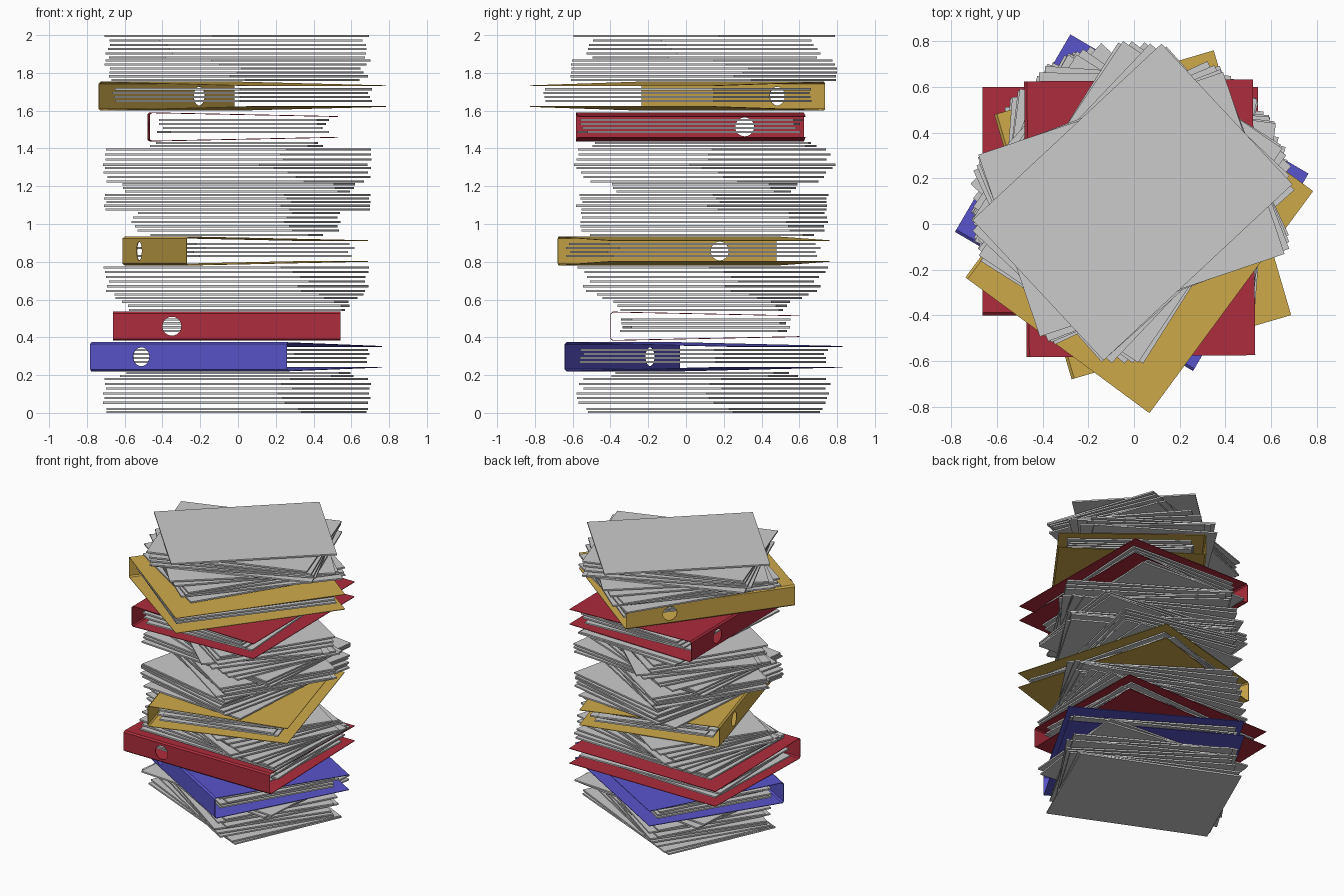
import bpy, bmesh, math, random
from mathutils import Matrix

if "Cube" in bpy.data.objects:
    bpy.data.objects.remove(bpy.data.objects["Cube"])

random.seed(4)
SHEET_L, SHEET_W, SHEET_T = 1.13, 0.84, 0.011
BINDER_L, BINDER_D, BINDER_H = 1.206, 1.0, 0.154


def material(name, color):
    m = bpy.data.materials.new(name)
    m.diffuse_color = (*color, 1)
    m.use_nodes = True
    m.node_tree.nodes["Principled BSDF"].inputs["Base Color"].default_value = m.diffuse_color
    return m


def add_object(name, bm, mat=None):
    bmesh.ops.recalc_face_normals(bm, faces=bm.faces)
    me = bpy.data.meshes.new(name)
    bm.to_mesh(me)
    bm.free()
    ob = bpy.data.objects.new(name, me)
    bpy.context.collection.objects.link(ob)
    if mat:
        me.materials.append(mat)
    return ob


def place(x, y, z, deg):
    return Matrix.Translation((x, y, z)) @ Matrix.Rotation(math.radians(deg), 4, 'Z')


def add_sheet(bm, x, y, z, deg):
    """One flat sheet of paper whose underside is at z."""
    m = place(x, y, z + SHEET_T / 2, deg) @ Matrix.Diagonal((SHEET_L, SHEET_W, SHEET_T, 1))
    bmesh.ops.create_cube(bm, size=1, matrix=m)


def binder(name, x, y, z, deg, mat):
    """C-shaped cover with a finger hole in the spine, plus four filed sheets."""
    d, h, t = BINDER_D / 2, BINDER_H, 0.004
    half = [(d, 0.02), (-d + 0.012, 0.0), (-d, 0.01)]
    inner = [(-d + t, 0.01 + t / 2), (-d + 0.012 + t / 2, t), (d, 0.02 + t)]
    outline = (half + [(a, h - b) for a, b in reversed(half)]
               + [(a, h - b) for a, b in reversed(inner)] + inner)
    bm = bmesh.new()
    verts = [bm.verts.new((-BINDER_L / 2, a, b)) for a, b in outline]
    face = bm.faces.new(verts)
    ext = bmesh.ops.extrude_face_region(bm, geom=[face])
    bmesh.ops.translate(bm, vec=(BINDER_L, 0, 0),
                        verts=[v for v in ext['geom'] if isinstance(v, bmesh.types.BMVert)])
    ob = add_object(name, bm, mat)

    # finger hole
    bm = bmesh.new()
    m = Matrix.Translation((-0.29, -d, h / 2)) @ Matrix.Rotation(math.pi / 2, 4, 'X')
    bmesh.ops.create_cone(bm, cap_ends=True, segments=24, radius1=0.05, radius2=0.05,
                          depth=0.08, matrix=m)
    cutter = add_object("hole_cutter", bm)
    cutter.hide_render = True
    mod = ob.modifiers.new("finger_hole", 'BOOLEAN')
    mod.operation, mod.object, mod.solver = 'DIFFERENCE', cutter, 'EXACT'
    bpy.context.view_layer.update()
    me = bpy.data.meshes.new_from_object(ob.evaluated_get(bpy.context.evaluated_depsgraph_get()))
    ob.modifiers.clear()
    ob.data = me
    bpy.data.objects.remove(cutter)
    ob.matrix_world = place(x, y, z, deg)

    # filed sheets
    bm = bmesh.new()
    for i in range(4):
        add_sheet(bm, random.uniform(-.01, .01), random.uniform(-.01, .01),
                  0.045 + i * 0.021, random.uniform(-4, 4))
    add_object(name + "_papers", bm).matrix_world = place(x, y, z, deg)


blue = material("blue_card", (0.1, 0.09, 0.6))
red = material("red_card", (0.42, 0.025, 0.045))
yellow = material("ochre_card", (0.62, 0.4, 0.07))

binder("blue_binder", -0.01, 0.093, 0.22, -30.3, blue)
binder("lower_red_binder", -0.06, 0.10, 0.382, 0, red)
binder("lower_ochre_binder", 0.038, 0.04, 0.78, -73.7, yellow)
binder("upper_red_binder", 0.025, 0.025, 1.437, -89.5, red)
binder("upper_ochre_binder", 0.023, -0.045, 1.6, -126.4, yellow)

# loose paper: (lowest z, highest z, count, first angle, last angle, random turn)
stacks = {
    "base_papers": [(0.002, 0.018, 2, -24, -26, 0), (0.05, 0.175, 6, -33, -31, 3),
                    (0.192, 0.208, 2, -8, -4, 0)],
    "lower_papers": [(0.54, 0.583, 3, -1, -5, 0), (0.602, 0.622, 2, -12, -16, 0),
                     (0.64, 0.765, 6, -21, -30, 4)],
    "middle_papers": [(0.936, 1.052, 6, 83, 74, 4), (1.072, 1.148, 5, -32, -33, 3),
                      (1.166, 1.205, 3, -4, -8, 1), (1.22, 1.29, 4, -20, -36, 3),
                      (1.308, 1.39, 4, -38, -34, 5), (1.408, 1.424, 2, 86, 89, 0)],
    "top_papers": [(1.756, 1.86, 6, 58, 46, 8), (1.875, 1.965, 5, 24, 16, 4),
                   (1.989, 1.989, 1, 43, 43, 0)],
}
for name, groups in stacks.items():
    bm = bmesh.new()
    for z0, z1, n, a0, a1, turn in groups:
        for i in range(n):
            f = i / max(n - 1, 1)
            add_sheet(bm, -0.005 + random.uniform(-.01, .01), 0.09 + random.uniform(-.01, .01),
                      z0 + f * (z1 - z0), a0 + f * (a1 - a0) + random.uniform(-turn, turn))
    # the lowest sheet lies on the ground
    if name == "base_papers":
        bmesh.ops.translate(bm, vec=(0, 0, -min(v.co.z for v in bm.verts)), verts=bm.verts)
    add_object(name, bm)
